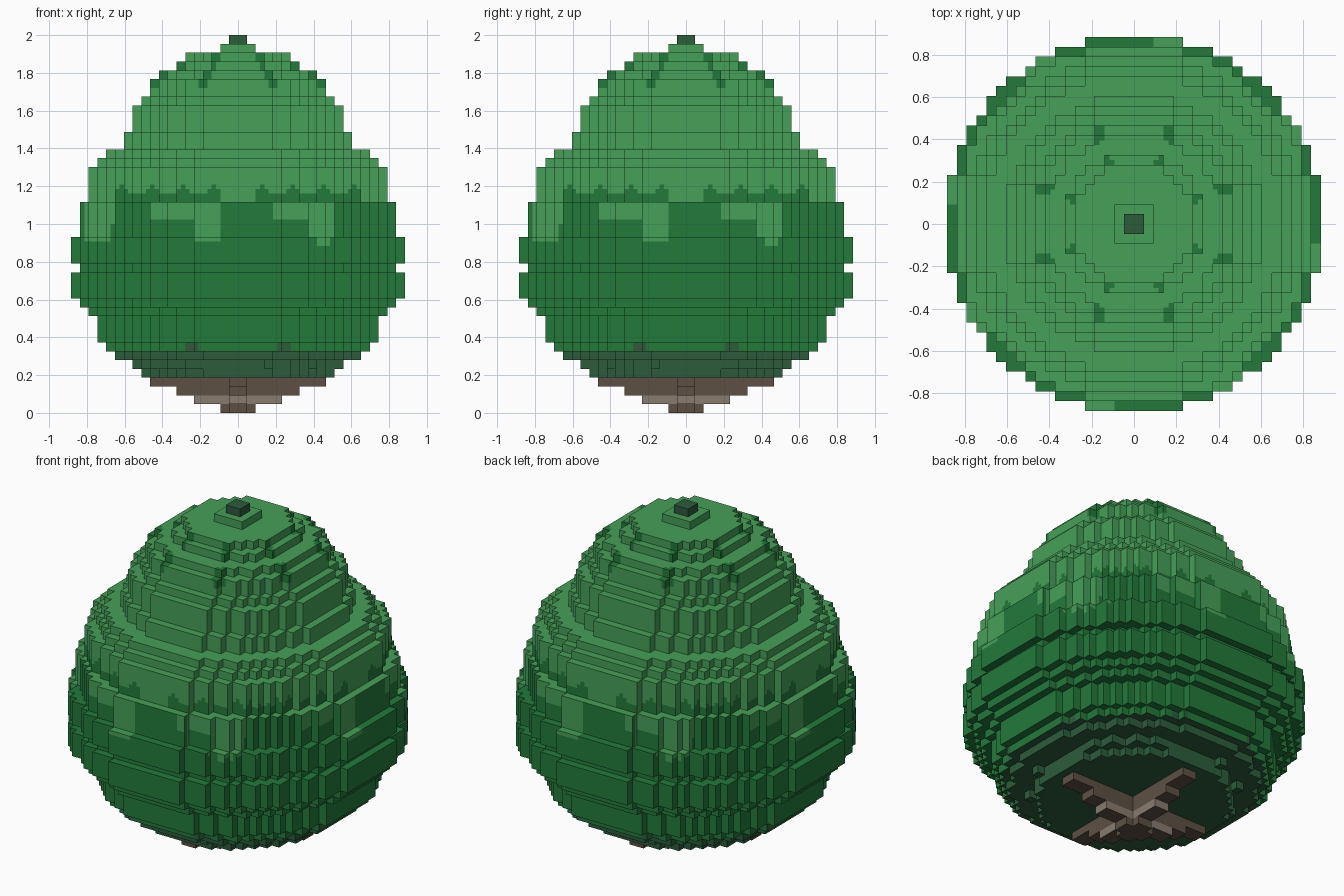
import bpy, bmesh, math
from mathutils import Vector

U = 2 / 43  # edge of one cube

cube = bpy.data.objects.get("Cube")
if cube:
    bpy.data.objects.remove(cube)


def material(name, rgb):
    mat = bpy.data.materials.new(name)
    mat.use_nodes = True
    colour = [((c / 255 + 0.055) / 1.055) ** 2.4 for c in rgb] + [1]
    mat.diffuse_color = colour
    mat.node_tree.nodes["Principled BSDF"].inputs["Base Color"].default_value = colour
    return mat


MATS = [material("light green", (70, 160, 88)), material("mid green", (35, 122, 59)),
        material("deep green", (44, 92, 59)), material("brown", (93, 80, 68)),
        material("pale brown", (138, 124, 110))]
LIGHT, MID, DEEP, BROWN, PALE = range(5)


def disc(layer, n):
    r = n + 0.2
    return {(i, j, layer) for i in range(-n, n) for j in range(-n, n)
            if math.hypot(i + 0.5, j + 0.5) < r}


def cross(layer, n):
    arm = {(i, j, layer) for i in range(-n, n) for j in (-1, 0)}
    return arm | {(j, i, k) for i, j, k in arm}


def build(name, cells, rule):
    """Skin a set of cubes, each open side cut in four and coloured by the rule."""
    bm = bmesh.new()
    corners = {}

    def vert(p):
        key = tuple(round(2 * c) for c in p)
        if key not in corners:
            corners[key] = bm.verts.new(p * U)
        return corners[key]

    for cell in cells:
        middle = Vector(cell) + Vector((0.5, 0.5, 0.5))
        for axis in range(3):
            for sign in (-1, 1):
                n = Vector((0, 0, 0))
                n[axis] = sign
                if tuple(int(a + b) for a, b in zip(cell, n)) in cells:
                    continue
                a = Vector((0, 0, 0))
                a[(axis + 1) % 3] = 0.25
                b = n.cross(a)
                for s in (-1, 1):
                    for t in (-1, 1):
                        c = middle + n * 0.5 + a * s + b * t
                        face = bm.faces.new([vert(c - a - b), vert(c + a - b),
                                             vert(c + a + b), vert(c - a + b)])
                        face.material_index = rule(c * U, n)
    mesh = bpy.data.meshes.new(name)
    bm.to_mesh(mesh)
    bm.free()
    for mat in MATS:
        mesh.materials.append(mat)
    ob = bpy.data.objects.new(name, mesh)
    bpy.context.collection.objects.link(ob)


# Light leaf patches: start, end, lower edge, repeated on all four sides
PATCHES = [(-0.82, -0.68, 0.9), (-0.68, -0.64, 0.99), (-0.46, -0.24, 1.02), (-0.24, -0.1, 0.91),
           (0.19, 0.37, 1.02), (0.37, 0.51, 0.92), (0.42, 0.49, 0.89)]


def leaf_colour(p, n):
    z = p.z
    x, y = sorted((abs(p.x), abs(p.y)))
    if n.z == 0:
        t = p.x * -n.y + p.y * n.x
    else:
        t = p.x * math.copysign(1, -p.y) if abs(p.y) > abs(p.x) else p.y * math.copysign(1, p.x)
    # Dark flecks around the crown
    if 1.72 < z < 1.9:
        if n.z > 0.5:
            flecks = ((0.12, 0.27), (0.165, 0.43))
            hit = any(((x - a) / 0.03) ** 2 + ((y - b) / 0.05) ** 2 < 1 for a, b in flecks)
        else:
            hit = 19.5 < math.degrees(math.atan2(x, y)) < 26
        return MID if hit else LIGHT
    # Deep hem with two small bumps
    if z < 0.33 or (z < 0.37 and n.z == 0 and abs(abs(t) - 0.25) < 0.04):
        return DEEP
    # Light patches hanging into the dark band
    if z < 1.11:
        return LIGHT if any(a < t < b and z > low for a, b, low in PATCHES) else MID
    # Scalloped edge of the dark band
    edge = 1.165 + 0.035 * math.cos(math.tau * (abs(t) - 0.13) / 0.165)
    if n.z == 0 and 0.09 < abs(t) < 0.66 and z < max(edge, 1.16):
        return MID
    return LIGHT


# Foliage: (radius, number of layers) from the hem upwards
RINGS = [(11, 2), (14, 1), (15, 1), (16, 3), (17, 1), (18, 1), (19, 3), (18, 1), (19, 3),
         (18, 4), (17, 4), (16, 1), (15, 1), (13, 2), (12, 3), (11, 1), (10, 2), (9, 1),
         (7, 1), (6, 1), (2, 1)]
leaves = set()
layer = 4
for radius, count in RINGS:
    for _ in range(count):
        leaves |= disc(layer, radius)
        layer += 1
# Ragged teeth under the hem
leaves |= {c for c in disc(5, 12) - disc(5, 11)
           if min(abs(c[0] + 0.5), abs(c[1] + 0.5)) > 3 and (c[0] // 2 + c[1] // 2) % 2}
build("foliage", leaves, leaf_colour)

# Bud on the tip
build("top_bud", disc(layer, 1), lambda p, n: DEEP)

# Trunk: crossed arms that widen upwards
trunk = set()
for level, reach in enumerate((2, 5, 7, 10)):
    trunk |= cross(level, reach)
build("trunk", trunk, lambda p, n: PALE if U < p.z < 2 * U and n.z == 0 else BROWN)
